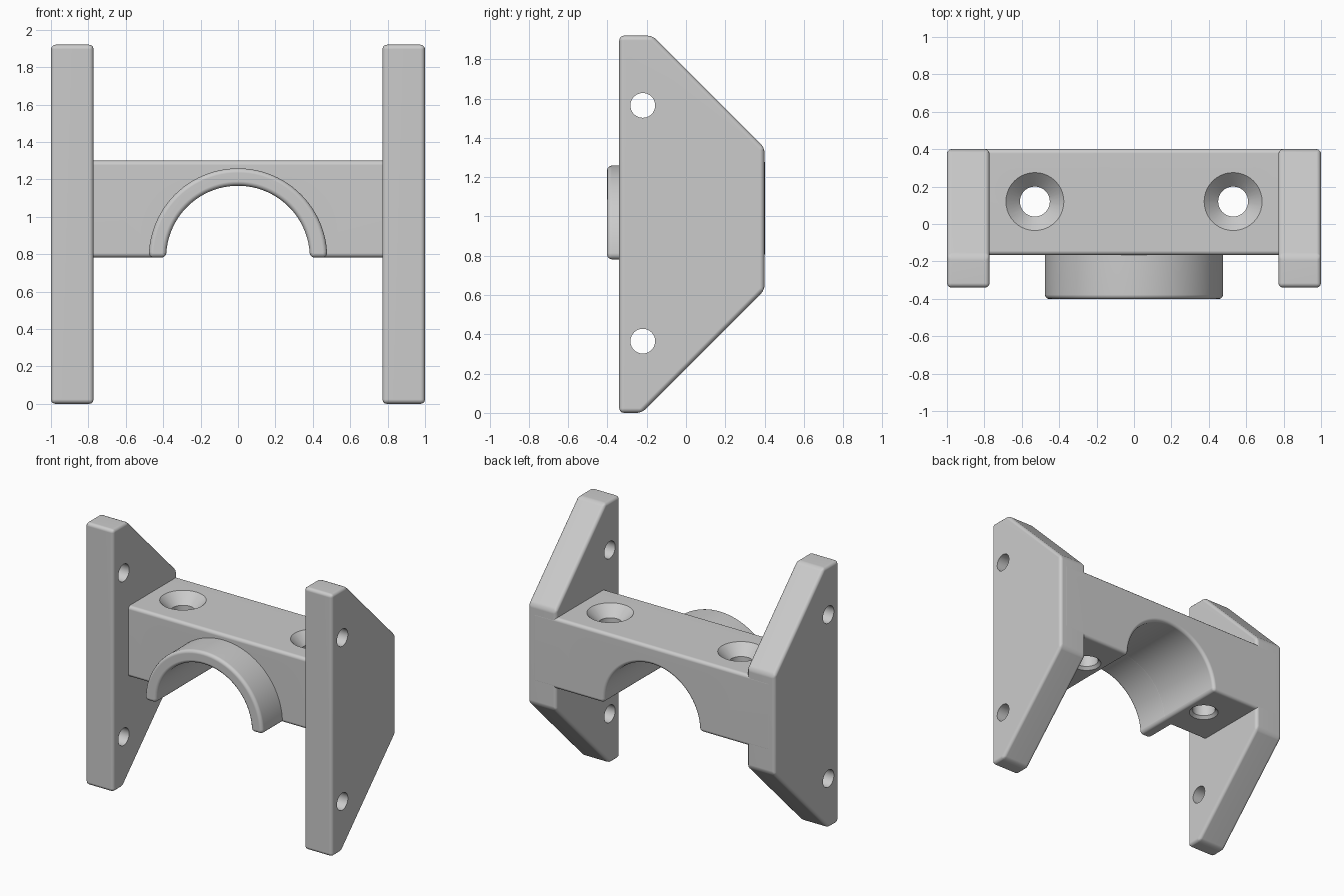
import bpy, bmesh
from math import pi, sin, cos, radians

cube = bpy.data.objects.get("Cube")
if cube:
    bpy.data.objects.remove(cube, do_unlink=True)

grey = bpy.data.materials.new("light grey")
grey.use_nodes = True
grey.diffuse_color = (0.6, 0.6, 0.6, 1)
grey.node_tree.nodes["Principled BSDF"].inputs["Base Color"].default_value = (0.6, 0.6, 0.6, 1)


def make_object(name, bm):
    bmesh.ops.recalc_face_normals(bm, faces=bm.faces)
    mesh = bpy.data.meshes.new(name)
    bm.to_mesh(mesh)
    bm.free()
    mesh.materials.append(grey)
    obj = bpy.data.objects.new(name, mesh)
    bpy.context.collection.objects.link(obj)
    return obj


def loft(name, rings):
    """Skin a stack of matching closed outlines and cap both ends."""
    bm = bmesh.new()
    loops = [[bm.verts.new(p) for p in ring] for ring in rings]
    for a, b in zip(loops, loops[1:]):
        for i in range(len(a)):
            j = (i + 1) % len(a)
            bm.faces.new((a[i], a[j], b[j], b[i]))
    bm.faces.new(loops[0])
    bm.faces.new(loops[-1])
    return make_object(name, bm)


def extrude_x(name, outline, x0, x1):
    return loft(name, [[(x, y, z) for y, z in outline] for x in (x0, x1)])


def extrude_y(name, outline, y0, y1):
    return loft(name, [[(x, y, z) for x, z in outline] for y in (y0, y1)])


def arc(radius, start, end, steps=48):
    angles = [start + (end - start) * i / steps for i in range(steps + 1)]
    return [(radius * cos(a), BASE + radius * sin(a)) for a in angles]


def circle(radius, steps=40):
    return [(radius * cos(2 * pi * i / steps), radius * sin(2 * pi * i / steps)) for i in range(steps)]


def apply(obj, mod):
    bpy.ops.object.select_all(action="DESELECT")
    bpy.context.view_layer.objects.active = obj
    obj.select_set(True)
    bpy.ops.object.modifier_apply(modifier=mod.name)


def finish(obj, cutters=()):
    """Round the edges, drill the holes, then shade."""
    bevel = obj.modifiers.new("rounding", "BEVEL")
    bevel.width, bevel.segments = 0.024, 3
    bevel.limit_method, bevel.angle_limit = "ANGLE", radians(25)
    apply(obj, bevel)
    for cutter in cutters:
        cut = obj.modifiers.new("hole", "BOOLEAN")
        cut.operation, cut.solver, cut.object = "DIFFERENCE", "EXACT", cutter
        apply(obj, cut)
        bpy.data.objects.remove(cutter, do_unlink=True)
    bpy.ops.object.shade_smooth_by_angle(angle=radians(40))
    weighted = obj.modifiers.new("flat faces", "WEIGHTED_NORMAL")
    weighted.keep_sharp = True
    apply(obj, weighted)


BASE, TOP, BORE = 0.782, 1.30, 0.385

# Side plates, each with two screw holes
plate_outline = [(-0.34, 0), (-0.225, 0), (0.40, 0.625), (0.40, 1.35), (-0.17, 1.92), (-0.34, 1.92)]
for side, name in ((1, "left_plate"), (-1, "right_plate")):
    plate = extrude_x(name, plate_outline, side * 0.772, side)
    holes = [extrude_x("hole_cutter", [(-0.22 + u, z + v) for u, v in circle(0.063)], side * 0.6, side * 1.1)
             for z in (0.365, 1.565)]
    finish(plate, holes)

# Crossbar with arched bore and two countersunk holes
bar_outline = [(0.97, BASE), (0.97, TOP), (-0.97, TOP), (-0.97, BASE)] + arc(BORE, pi, 0)
bar = extrude_y("crossbar", bar_outline, -0.167, 0.401)
sink = [(BASE - 0.02, 0.12), (BASE + 0.02, 0.08), (TOP - 0.075, 0.08), (TOP + 0.02, 0.175)]
cutters = [loft("countersink_cutter", [[(x + u, 0.12 + v, z) for u, v in circle(r)] for z, r in sink])
           for x in (-0.53, 0.53)]
finish(bar, cutters)

# Half-round sleeve standing out of the front
sleeve = extrude_y("arch_sleeve", arc(0.477, 0, pi) + arc(BORE - 0.001, pi, 0), -0.402, -0.11)
finish(sleeve)
